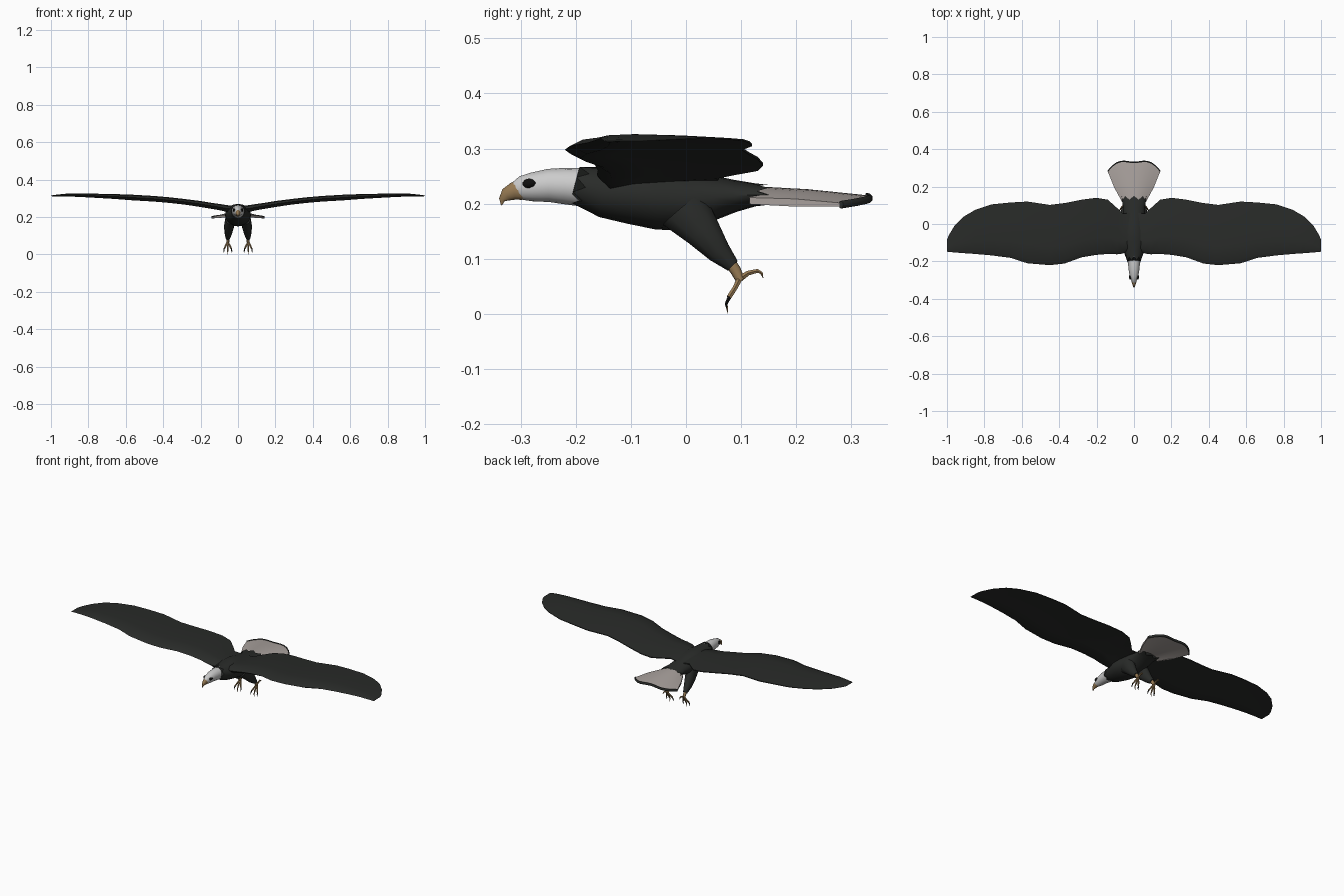
import bpy, bmesh, math
from mathutils import Vector


def material(name, rgb):
    m = bpy.data.materials.new(name)
    m.diffuse_color = (*rgb, 1)
    return m


DARK = material("dark_feathers", (0.022, 0.024, 0.022))
BLACK = material("black", (0.005, 0.005, 0.005))
WHITE = material("white_feathers", (0.58, 0.58, 0.57))
TAIL = material("tail_feathers", (0.40, 0.36, 0.34))
HORN = material("horn", (0.30, 0.19, 0.085))


def loft(name, rings, mat, mirror=False, angle=50):
    """Skin a list of equally sized closed rings and cap both ends."""
    bm = bmesh.new()
    vs = [[bm.verts.new(p) for p in r] for r in rings]
    n = len(vs[0])
    for a, b in zip(vs, vs[1:]):
        for i in range(n):
            j = (i + 1) % n
            bm.faces.new((a[i], a[j], b[j], b[i]))
    bm.faces.new(vs[0])
    bm.faces.new(vs[-1])
    bmesh.ops.recalc_face_normals(bm, faces=bm.faces)
    me = bpy.data.meshes.new(name)
    bm.to_mesh(me)
    bm.free()
    ob = bpy.data.objects.new(name, me)
    bpy.context.collection.objects.link(ob)
    me.materials.append(mat)
    if mirror:
        ob.modifiers.new("mirror", 'MIRROR').use_mirror_merge = False
    bpy.ops.object.select_all(action='DESELECT')
    bpy.context.view_layer.objects.active = ob
    ob.select_set(True)
    bpy.ops.object.shade_smooth_by_angle(angle=math.radians(angle))
    return ob


def tube(name, pts, mat, sides=12, mirror=False, jag_start=0, jag_end=0):
    """Elliptical tube along points (x, y, z, half_width, half_depth)."""
    c = [Vector(p[:3]) for p in pts]
    rings = []
    for k, p in enumerate(pts):
        t = (c[min(k + 1, len(c) - 1)] - c[max(k - 1, 0)]).normalized()
        up = t.cross(Vector((1, 0, 0))).normalized()
        side = up.cross(t)
        jag = jag_start if k == 0 else jag_end if k == len(pts) - 1 else 0
        ring = []
        for i in range(sides):
            a = 2 * math.pi * i / sides
            ring.append(c[k] + side * p[3] * math.cos(a) + up * p[4] * math.sin(a)
                        + t * jag * (-1) ** i)
        rings.append(ring)
    return loft(name, rings, mat, mirror)


# Body with jagged feather edges at neck and rump
tube("body", [(0, -0.192, 0.232, 0.037, 0.036), (0, -0.15, 0.221, 0.054, 0.046),
              (0, -0.10, 0.217, 0.068, 0.054), (0, -0.05, 0.211, 0.070, 0.058),
              (0, 0.00, 0.206, 0.065, 0.056), (0, 0.05, 0.211, 0.060, 0.041),
              (0, 0.09, 0.214, 0.058, 0.029), (0, 0.125, 0.216, 0.064, 0.021),
              (0, 0.14, 0.216, 0.066, 0.018)],
     DARK, 16, jag_start=0.010, jag_end=0.010)

# Head and neck
tube("head", [(0, -0.311, 0.224, 0.010, 0.015), (0, -0.298, 0.228, 0.017, 0.022),
              (0, -0.28, 0.230, 0.023, 0.026), (0, -0.25, 0.233, 0.028, 0.030),
              (0, -0.22, 0.232, 0.031, 0.033), (0, -0.175, 0.229, 0.037, 0.036)],
     WHITE, 16)

# Hooked beak
tube("beak", [(0, -0.297, 0.223, 0.014, 0.017), (0, -0.313, 0.223, 0.012, 0.017),
              (0, -0.326, 0.216, 0.008, 0.013), (0, -0.334, 0.207, 0.004, 0.006),
              (0, -0.335, 0.197, 0.001, 0.001)], HORN, 10)

# Eyes
tube("eyes", [(0.021, -0.297, 0.236, 0.001, 0.001), (0.020, -0.292, 0.236, 0.005, 0.007),
              (0.021, -0.284, 0.237, 0.006, 0.009), (0.023, -0.277, 0.237, 0.005, 0.006),
              (0.023, -0.273, 0.237, 0.001, 0.001)], BLACK, 8, mirror=True)

# Wings: x, leading y, trailing y, mid z, half thickness
stations = [(0.02, -0.14, 0.06, 0.242, 0.018), (0.06, -0.158, 0.055, 0.246, 0.018),
            (0.09, -0.162, 0.085, 0.252, 0.017), (0.14, -0.16, 0.13, 0.260, 0.016),
            (0.20, -0.165, 0.14, 0.270, 0.016), (0.28, -0.178, 0.13, 0.281, 0.015),
            (0.37, -0.211, 0.112, 0.291, 0.015), (0.45, -0.220, 0.102, 0.298, 0.015),
            (0.57, -0.210, 0.120, 0.305, 0.015), (0.66, -0.181, 0.115, 0.310, 0.013),
            (0.76, -0.168, 0.105, 0.314, 0.011), (0.85, -0.160, 0.075, 0.317, 0.009),
            (0.91, -0.156, 0.040, 0.318, 0.008), (0.96, -0.152, -0.010, 0.316, 0.005),
            (0.99, -0.149, -0.060, 0.314, 0.003), (1.0, -0.148, -0.085, 0.313, 0.001)]
section = [(0, 0), (0.07, 0.75), (0.3, 1), (0.65, 0.75), (1, 0.25),
           (1, -0.05), (0.65, -0.25), (0.3, -0.6), (0.09, -1)]
loft("wings", [[(x, a + (b - a) * f, z + t * h) for f, h in section]
               for x, a, b, z, t in stations], DARK, mirror=True, angle=60)


# Tail: drooping fan, each ring is one lengthwise slice across the spread
def tail_rings(r0, r1):
    rings = []
    for i in range(-6, 7):
        u = i / 6
        ring = []
        for f, th in ((r0, 0.006), ((r0 + r1) / 2, 0.007), (r1, 0.003)):
            x = u * (0.062 + 0.08 * min(f, 1) ** 0.8)
            y = 0.115 + f * (0.222 - 0.048 * u ** 4 - 0.004 * math.cos(2 * math.pi * u))
            z = 0.226 - 0.014 * f - (0.021 - 0.007 * f) * u * u
            ring.append((x, y, z, th))
        rings.append([(x, y, z + t) for x, y, z, t in ring]
                     + [(x, y, z - t) for x, y, z, t in reversed(ring)])
    return rings


loft("tail", tail_rings(0.0, 0.97), TAIL)
loft("tail_edge", tail_rings(0.965, 1.0), DARK)

# Feathered thighs
tube("thighs", [(0.042, -0.005, 0.192, 0.026, 0.050), (0.048, 0.030, 0.150, 0.027, 0.035),
                (0.052, 0.060, 0.112, 0.020, 0.023), (0.054, 0.085, 0.087, 0.012, 0.013)],
     DARK, 10, mirror=True)

# Shanks
tube("shanks", [(0.053, 0.078, 0.095, 0.009, 0.011), (0.054, 0.090, 0.079, 0.008, 0.010),
                (0.055, 0.099, 0.060, 0.008, 0.008)], HORN, 8, mirror=True)

# Front toes with claws
for name, dx in (("inner", -0.022), ("middle", 0.0), ("outer", 0.021)):
    x = 0.055
    tube(name + "_toes", [(x, 0.099, 0.067, 0.005, 0.006),
                          (x + dx * 0.5, 0.089, 0.047, 0.005, 0.005),
                          (x + dx * 0.9, 0.078, 0.030, 0.004, 0.005)],
         HORN, 6, mirror=True)
    tube(name + "_claws", [(x + dx * 0.9, 0.079, 0.031, 0.003, 0.004),
                           (x + dx, 0.073, 0.018, 0.003, 0.003),
                           (x + dx, 0.076 - abs(dx) * 0.1, 0.001 + abs(dx) * 0.4, 0.0005, 0.0005)],
         BLACK if dx else HORN, 6, mirror=True)

# Hind toes
tube("hind_toes", [(0.055, 0.095, 0.062, 0.006, 0.007), (0.055, 0.113, 0.074, 0.005, 0.005),
                   (0.055, 0.130, 0.078, 0.004, 0.004), (0.055, 0.137, 0.074, 0.003, 0.003),
                   (0.055, 0.140, 0.065, 0.0005, 0.0005)], HORN, 6, mirror=True)
